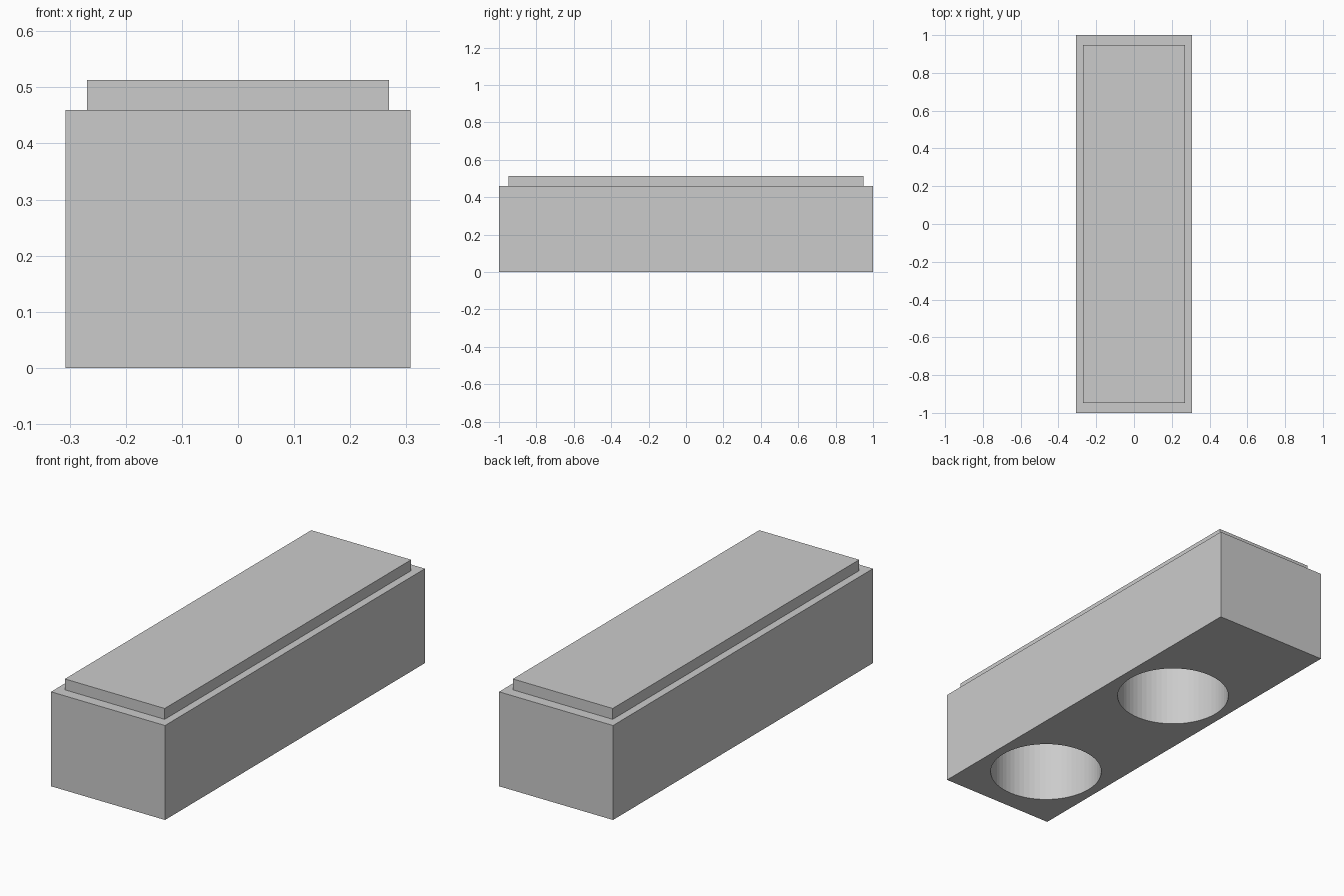
import bpy

if "Cube" in bpy.data.objects:
    bpy.data.objects.remove(bpy.data.objects["Cube"])

BODY_H = 0.46
HOLE_R = 0.26


def box(name, sx, sy, z0, z1):
    bpy.ops.mesh.primitive_cube_add(size=1, location=(0, 0, (z0 + z1) / 2))
    ob = bpy.context.object
    ob.name = name
    ob.scale = (sx, sy, z1 - z0)
    bpy.ops.object.transform_apply(location=True, rotation=False, scale=True)
    return ob


# main block and the raised panel on top
body = box("body", 0.614, 2.0, 0.0, BODY_H)
top_panel = box("top_panel", 0.538, 1.896, BODY_H, 0.513)

# two round bores from the underside, closed off by the top panel
for i, y in enumerate((-0.643, 0.285)):
    bpy.ops.mesh.primitive_cylinder_add(vertices=64, radius=HOLE_R, depth=1.0,
                                        location=(0, y, BODY_H / 2))
    cutter = bpy.context.object
    cutter.name = f"bore_cutter_{i + 1}"
    cutter.hide_render = True
    mod = body.modifiers.new(f"bore_{i + 1}", 'BOOLEAN')
    mod.operation = 'DIFFERENCE'
    mod.solver = 'EXACT'
    mod.object = cutter
    bpy.context.view_layer.objects.active = body
    bpy.ops.object.modifier_apply(modifier=mod.name)
    bpy.data.objects.remove(cutter, do_unlink=True)
